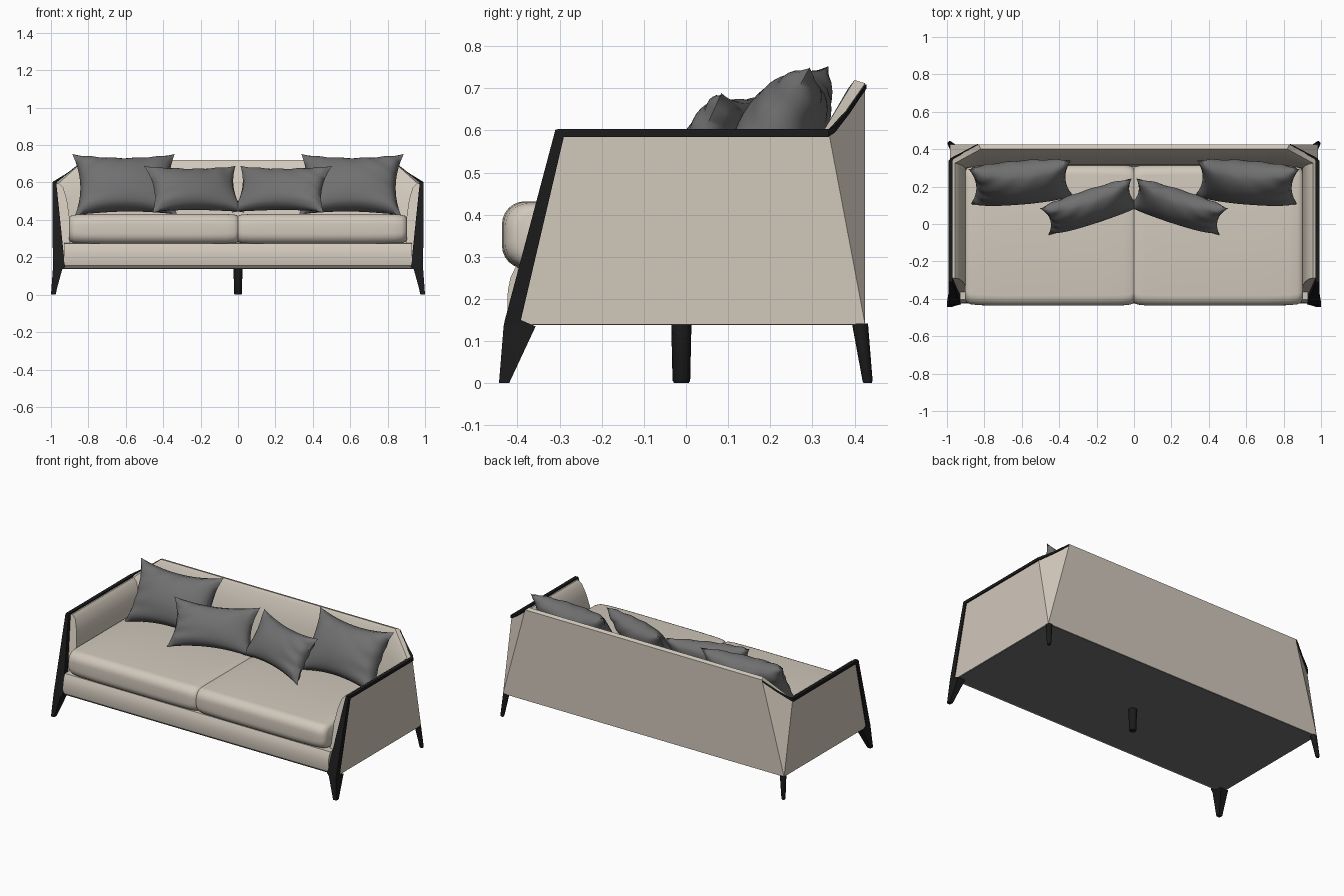
import bpy, bmesh, math
from mathutils import Matrix, Vector

cube = bpy.data.objects.get("Cube")
if cube:
    bpy.data.objects.remove(cube)


def material(name, r, g, b):
    m = bpy.data.materials.new(name)
    m.use_nodes = True
    m.diffuse_color = (r, g, b, 1)
    m.node_tree.nodes["Principled BSDF"].inputs["Base Color"].default_value = (r, g, b, 1)
    return m


BEIGE = material("beige_fabric", 0.64, 0.58, 0.50)
GREY = material("grey_fabric", 0.162, 0.162, 0.163)
BLACK = material("black_wood", 0.011, 0.011, 0.011)


def finish(name, bm, mat, mirror=False, merge=False, angle=35):
    """Turn a bmesh into a shaded object, optionally mirrored across x."""
    bmesh.ops.recalc_face_normals(bm, faces=bm.faces)
    mesh = bpy.data.meshes.new(name)
    bm.to_mesh(mesh)
    bm.free()
    mesh.materials.append(mat)
    ob = bpy.data.objects.new(name, mesh)
    bpy.context.collection.objects.link(ob)
    bpy.ops.object.select_all(action='DESELECT')
    ob.select_set(True)
    bpy.context.view_layer.objects.active = ob
    bpy.ops.object.shade_smooth_by_angle(angle=math.radians(angle))
    if mirror:
        mod = ob.modifiers.new("Mirror", 'MIRROR')
        mod.use_mirror_merge = merge
    return ob


def loft(name, rings, mat, mirror=False, cap_end=True, merge=False, angle=35):
    """Skin a list of closed rings."""
    bm = bmesh.new()
    rows = [[bm.verts.new(p) for p in ring] for ring in rings]
    n = len(rows[0])
    for a, b in zip(rows, rows[1:]):
        for i in range(n):
            j = (i + 1) % n
            bm.faces.new((a[i], a[j], b[j], b[i]))
    bm.faces.new(rows[0])
    if cap_end:
        bm.faces.new(rows[-1])
    bmesh.ops.remove_doubles(bm, verts=bm.verts, dist=0.0005)
    return finish(name, bm, mat, mirror, merge, angle)


def leg(name, top, bottom, r_top, r_bottom, mirror=False):
    def ring(c, r):
        return [(c[0] + r * math.cos(k * math.tau / 16),
                 c[1] + r * math.sin(k * math.tau / 16), c[2]) for k in range(16)]
    low = (bottom[0], bottom[1], 0.006)
    return loft(name, [ring(top, r_top), ring(low, r_bottom), ring(bottom, r_bottom * 0.8)],
                BLACK, mirror)


# Upholstered shell: arm, slanted rear corner and back in one skin
arm = [(0.985, 0.14), (0.985, 0.59), (0.958, 0.597), (0.935, 0.575),
       (0.915, 0.51), (0.902, 0.42), (0.897, 0.14)]
rise = lambda z: (z - 0.14) / 0.45
front = [(x, -0.395 + 0.105 * rise(z), z) for x, z in arm]
rear_y = (0.425, 0.34, 0.325, 0.32, 0.312, 0.3, 0.29)
arm_rear = [(x, y, z) for (x, z), y in zip(arm, rear_y)]
corner = [(0.985, 0.425, 0.14), (0.83, 0.425, 0.712), (0.82, 0.4, 0.72),
          (0.815, 0.385, 0.7), (0.81, 0.35, 0.58), (0.805, 0.315, 0.42), (0.80, 0.3, 0.14)]
middle = [(0, y, z) for x, y, z in corner]
loft("upholstered_shell", [front, arm_rear, corner, middle], BEIGE,
     mirror=True, cap_end=False, merge=True)

# Seat base with a softly rounded front rail
rail = [(-0.405, 0.14), (-0.42, 0.155), (-0.424, 0.18), (-0.423, 0.22),
        (-0.417, 0.25), (-0.405, 0.275), (0.33, 0.28), (0.41, 0.14)]
loft("seat_base", [[(x, y, z) for y, z in rail] for x in (-0.93, 0.93)], BEIGE)

# Thin lining under the whole base
outline = [(-0.98, -0.395), (0.98, -0.395), (0.98, 0.422), (-0.98, 0.422)]
loft("bottom_lining", [[(x, y, z) for x, y in outline] for z in (0.138, 0.145)], GREY)


# Seat cushion: rounded section swept across, pinched at the ends and the centre seam
def cushion_ring(x, inset):
    radius = 0.055
    ring = []
    for q, (sy, sz) in enumerate(((1, 1), (-1, 1), (-1, -1), (1, -1))):
        for k in range(7):
            a = (q + k / 6) * math.pi / 2
            ring.append((x, -0.06 + sy * (0.377 - radius - inset) + radius * math.cos(a),
                         0.352 + sz * (0.08 - radius - inset * 0.6) + radius * math.sin(a)))
    return ring


half_stations = [(0, 0.018), (0.006, 0.012), (0.02, 0.006), (0.06, 0.002), (0.2, 0), (0.7, 0),
                 (0.83, 0.003), (0.875, 0.008), (0.895, 0.018), (0.904, 0.036)]
stations = [(-x, i) for x, i in reversed(half_stations[1:])] + half_stations
loft("seat_cushion", [cushion_ring(x, i) for x, i in stations], BEIGE, angle=60)

# Black frame: tapered front posts that run down into the front legs
post = [(0, -0.444, -0.42, 0.977, 1.0), (0.135, -0.433, -0.357, 0.94, 0.99),
        (0.15, -0.43, -0.392, 0.925, 0.99), (0.602, -0.31, -0.286, 0.972, 0.992)]
loft("front_post", [[(xi, y0, z), (xo, y0, z), (xo, y1, z), (xi, y1, z)]
                    for z, y0, y1, xi, xo in post], BLACK, mirror=True)

# Black trim along the arm top, thinning to a piping outside the slanted corner
path = [(0.981, -0.305, 0.594, 0.011, 0.009), (0.981, 0.338, 0.594, 0.011, 0.009),
        (0.972, 0.35, 0.603, 0.006, 0.008), (0.908, 0.3845, 0.645, 0.005, 0.006),
        (0.832, 0.425, 0.704, 0.005, 0.005)]
loft("arm_trim", [[(x - w, y - w * 0.6 * (i > 1), z - h), (x + w, y + w * 0.6 * (i > 1), z - h),
                   (x + w, y + w * 0.6 * (i > 1), z + h), (x - w, y - w * 0.6 * (i > 1), z + h)]
                  for i, (x, y, z, w, h) in enumerate(path)], BLACK, mirror=True)

# Rear legs and the single centre leg
leg("rear_leg", (0.97, 0.413, 0.142), (0.985, 0.431, 0), 0.019, 0.012, mirror=True)
leg("centre_leg", (0, -0.011, 0.14), (0, -0.011, 0), 0.024, 0.021)


def pillow(name, centre, w, h, t, lean, turn, seed):
    """Stuffed pillow with pulled-out corners and soft creases, mirrored across x."""
    place = (Matrix.Translation(centre) @ Matrix.Rotation(math.radians(turn), 4, 'Z')
             @ Matrix.Rotation(math.radians(-lean), 4, 'X'))
    bm = bmesh.new()
    for s in (-1, 1):
        grid = bmesh.ops.create_grid(bm, x_segments=28, y_segments=28, size=1)
        for v in grid["verts"]:
            u, k = v.co.x, v.co.y
            eu, ek = max(0, 1 - u * u), max(0, 1 - k * k)
            puff = t * (eu * ek) ** 0.45
            crease = 0.004 * (1 - eu * ek) * math.sin(9 * u * k + 6 * u - 5 * k + seed + s)
            x = w * u * (1 - 0.13 * ek)
            z = h * k * (1 - 0.2 * eu)
            v.co = place @ Vector((x, s * puff + crease * (eu * ek > 0.001), z))
    bmesh.ops.remove_doubles(bm, verts=bm.verts, dist=0.0005)
    return finish(name, bm, GREY, mirror=True, angle=60)


# Large outer pillows and small inner pillows
pillow("outer_pillow", (-0.605, 0.222, 0.588), 0.275, 0.19, 0.1, 30, 4.5, 1.0)
pillow("inner_pillow", (-0.235, 0.092, 0.564), 0.258, 0.146, 0.078, 31, 18, 2.5)
